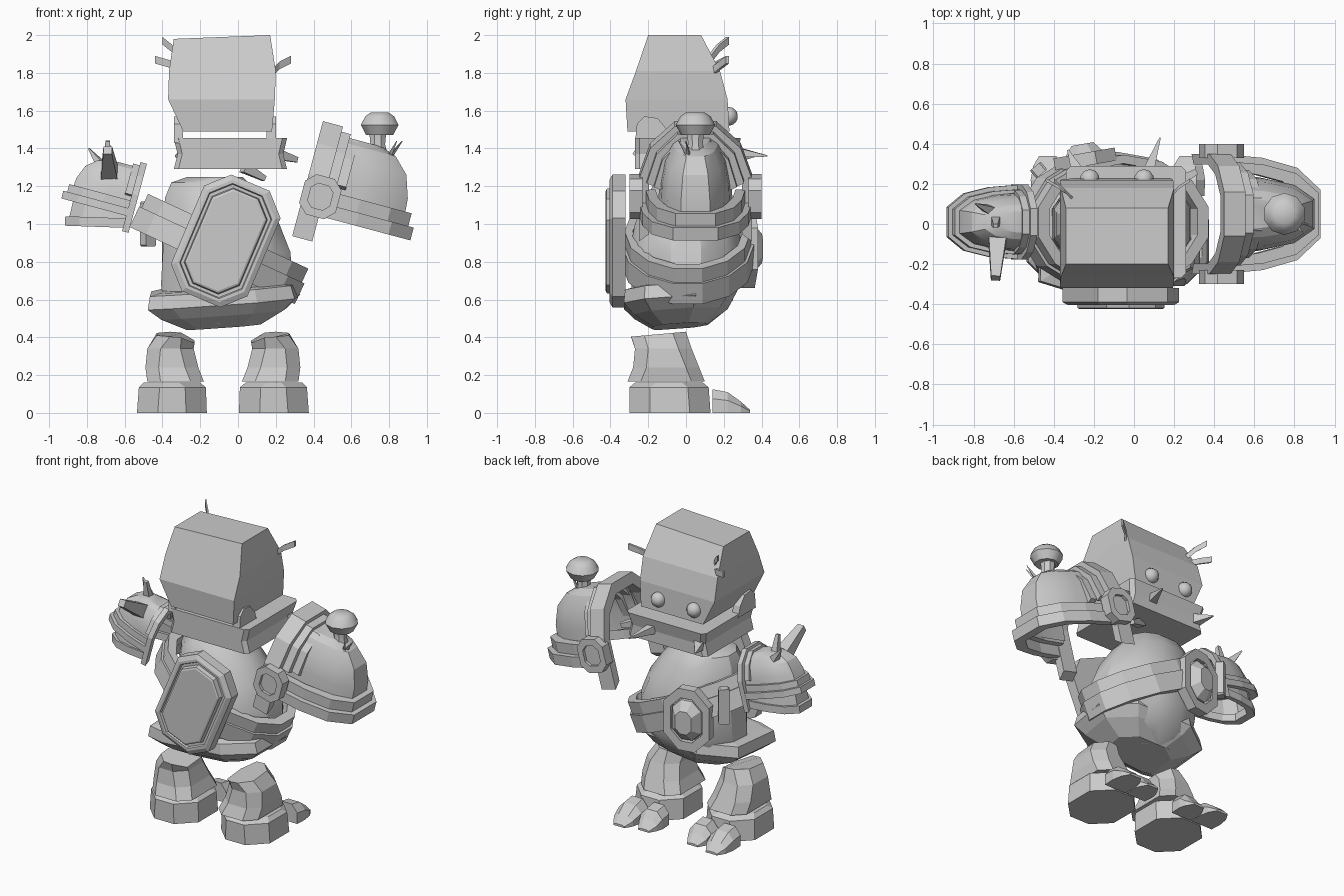
import bpy, bmesh, math
from mathutils import Matrix, Vector, Euler

if "Cube" in bpy.data.objects:
    bpy.data.objects.remove(bpy.data.objects["Cube"])

grey = bpy.data.materials.new("stone_grey")
grey.diffuse_color = (0.6, 0.6, 0.6, 1)
grey.use_nodes = True
grey.node_tree.nodes["Principled BSDF"].inputs["Base Color"].default_value = grey.diffuse_color


def frame(loc=(0, 0, 0), rot=(0, 0, 0), scale=(1, 1, 1)):
    return Matrix.LocRotScale(Vector(loc), Euler([math.radians(a) for a in rot]), Vector(scale))


def finish(name, bm, mat, smooth=0):
    if mat:
        bm.transform(mat)
    bmesh.ops.remove_doubles(bm, verts=bm.verts, dist=1e-5)
    bmesh.ops.recalc_face_normals(bm, faces=bm.faces)
    me = bpy.data.meshes.new(name)
    bm.to_mesh(me)
    bm.free()
    me.materials.append(grey)
    ob = bpy.data.objects.new(name, me)
    bpy.context.collection.objects.link(ob)
    if smooth:
        bpy.ops.object.select_all(action='DESELECT')
        ob.select_set(True)
        bpy.context.view_layer.objects.active = ob
        bpy.ops.object.shade_smooth_by_angle(angle=math.radians(smooth))
    return ob


def loft(name, rings, mat=None, closed=True, caps=(True, True), smooth=0):
    """Skin a list of point rings."""
    bm = bmesh.new()
    vs = [[bm.verts.new(p) for p in r] for r in rings]
    n = len(vs[0])
    for a, b in zip(vs, vs[1:]):
        for i in range(n if closed else n - 1):
            j = (i + 1) % n
            bm.faces.new((a[i], a[j], b[j], b[i]))
    for on, r in zip(caps, (vs[0], vs[-1])):
        if on:
            bm.faces.new(r)
    return finish(name, bm, mat, smooth)


def band(name, outer, k, h0, h1, mat=None, closed=True, axis='Z'):
    """Flat strip that follows a 2D path; k scales the path to its inner edge."""
    inner = [(a * k, b * k) for a, b in outer]
    put = (lambda p, h: (p[0], p[1], h)) if axis == 'Z' else (lambda p, h: (h, p[0], p[1]))
    sect = [[put(o, h0), put(o, h1), put(i, h1), put(i, h0)] for o, i in zip(outer, inner)]
    if closed:
        sect.append(sect[0])
    return loft(name, sect, mat, caps=(not closed, not closed))


def oval(rx, ry, n, x=0, y=0):
    return [(x + rx * math.cos(math.tau * (i + .5) / n), y + ry * math.sin(math.tau * (i + .5) / n)) for i in range(n)]


def chamfer(x0, x1, y0, y1, c):
    return [(x0 + c, y0), (x1 - c, y0), (x1, y0 + c), (x1, y1 - c),
            (x1 - c, y1), (x0 + c, y1), (x0, y1 - c), (x0, y0 + c)]


def at(pts, z):
    return [(x, y, z) for x, y in pts]


def spike(name, base, tip, r, n=4, blunt=.12):
    d = Vector(tip) - Vector(base)
    m = Matrix.Translation(base) @ d.to_track_quat('Z', 'Y').to_matrix().to_4x4()
    loft(name, [at(oval(r, r, n), 0), at(oval(r * blunt, r * blunt, n), d.length)], m)


CX = -0.08  # centre line of the creature


# Head block
def rect(x0, x1, y0, y1, z, dz=0):
    return [(x0, y0, z - dz), (x1, y0, z), (x1, y1, z), (x0, y1, z - dz)]


loft("head", [rect(-.29, .18, -.31, .23, 1.49), rect(-.37, .195, -.32, .22, 1.66),
              rect(-.365, .2, -.265, .18, 1.81), rect(-.34, .17, -.2, .08, 2.0, .02)])
for x in (-.22, .05):
    bm = bmesh.new()
    bmesh.ops.create_uvsphere(bm, u_segments=10, v_segments=7, radius=.05)
    finish("eye", bm, frame((x, .225, 1.57)), 60)

# Jaw with cheek lobes
loft("jaw", [at(chamfer(CX + .04 - w, CX + .04 + w, -.27, d, .025), z)
             for z, w, d in ((1.29, .3, .27), (1.37, .28, .27), (1.455, .3, .29))])
lobe = [(-.27, 1.43), (-.08, 1.43), (-.1, 1.5), (-.15, 1.56), (-.22, 1.57), (-.26, 1.53)]
for x in (-.34, .15):
    loft("cheek", [[(x + dx, y, z) for y, z in lobe] for dx in (0, .05)])
spike("jaw_spike", (.07, .26, 1.38), (.13, .43, 1.36), .04)
spike("jaw_spike", (-.28, .26, 1.36), (-.33, .37, 1.36), .045)
spike("jaw_spike", (.2, .2, 1.37), (.31, .26, 1.34), .04, blunt=.5)
spike("neck_spike", (.03, .1, 1.3), (.14, .15, 1.24), .04, blunt=.5)

# Tufts on the head
for pts in ([(-.28, .1, 1.84), (-.35, .17, 1.93), (-.4, .22, 1.97)],
            [(-.3, .13, 1.82), (-.37, .18, 1.85), (-.44, .22, 1.87)],
            [(.17, .12, 1.79), (.22, .18, 1.84), (.28, .22, 1.87)]):
    loft("hair_tuft", [[(p[0], p[1] - .008, p[2] - .02), (p[0], p[1] + .008, p[2] - .02),
                        (p[0], p[1] + .008, p[2] + .02), (p[0], p[1] - .008, p[2] + .02)] for p in pts])

# Round body
loft("body", [at(oval(rx, ry, 12, x, y), z) for z, rx, ry, x, y in (
    (.47, .16, .17, -.14, -.05), (.55, .3, .26, -.1, -.03), (.68, .36, .3, -.06, 0), (.85, .35, .31, -.06, 0),
    (1.0, .32, .28, -.09, 0), (1.14, .265, .22, -.13, 0), (1.22, .21, .17, -.15, 0), (1.25, .15, .13, -.12, 0))], smooth=30)
# Lower shell rim, squarer at the back
shell = [(-.4, -.25), (-.27, -.29), (.18, -.29), (.38, -.18), (.41, .09), (.23, .26), (-.17, .29), (-.39, .14)]
loft("lower_shell", [at([(a * k, b * k) for a, b in shell], z) for k, z in (
    (.5, -.13), (.83, -.06), (1, .0), (.96, .07), (.83, .08))], frame((CX, -.04, .59), (4, -4, 0)))
# Diagonal sash in two layers
tilt = frame((CX - .01, .01, .88), (0, 25, 0))
band("sash_lower", oval(.495, .35, 14), .86, -.11, .01, tilt)
band("sash_upper", oval(.48, .335, 14), .87, .01, .09, tilt)
# Loop hanging on the sash
loft("sash_loop", [at(chamfer(-.035, .035, -.12, .12, .01), h) for h in (0, .05)], frame((-.46, .25, 1.0), (-90, 0, 40)))

# Long eight-sided plate on the back
back = frame((-.065, -.32, .91), (90, 23, 0))


def plate(g):
    return chamfer(-.22 + g, .22 - g, -.335 + g, .335 - g, .11 - g * .4)


loft("back_plate", [at(plate(g), h) for g, h in ((0, 0), (0, .07), (.025, .085), (.04, .085), (.045, .07),
                                                 (.06, .07), (.065, .1), (.075, .105))], back)

# Faceted belt buckle with a gem
front = frame((-.24, .3, .87), (-90, 0, 10))
band("buckle_ring", chamfer(-.155, .155, -.21, .21, .1), .7, -.01, .055, front)
loft("buckle_gem", [at(chamfer(-.1 * k, .1 * k, -.14 * k, .14 * k, .06 * k), h)
                    for k, h in ((1, 0), (.95, .05), (.55, .1))], front)

# Pauldrons: upright arches, rim and quarter dome
arch = [(-.3, -.22), (-.3, .12), (-.24, .29), (-.11, .41), (.11, .41), (.24, .29), (.3, .12), (.3, -.22)]
rim = [(-.02, -.3), (.2, -.28), (.38, -.23), (.5, -.12), (.5, .12), (.38, .23), (.2, .28), (-.02, .3)]


def pauldron(side, m, x0, slim):
    band(side + "_arch", arch, .82, x0, .0, m, False, 'X')
    band(side + "_middle_arch", [(a * .86, b * .93) for a, b in arch[1:-1]], .84, .0, .05, m, False, 'X')
    band(side + "_inner_arch", [(a * .73, b * .87) for a, b in arch[1:-1]], .84, .05, .1, m, False, 'X')
    band(side + "_rim", rim, .84, -.08, -.01, m, False)
    band(side + "_rim_top", [(a * .94, b * .88) for a, b in rim], .8, -.01, .06, m, False)
    loft(side + "_dome", [at([(a * k, b * q * slim) for a, b in rim], z) for k, q, z in (
        (.88, .78, .0), (.86, .75, .13), (.78, .66, .25), (.62, .48, .33), (.45, .3, .36))],
         m, False, (False, True), 25)


right = frame((.45, .05, 1.12), (0, 15, 0))
left = frame((-.58, .01, 1.09), (0, 15, 0), (-.71, .62, .6))
pauldron("right_pauldron", right, -.11, .84)
pauldron("left_pauldron", left, -.05, 1)
# Side buckles of the large pauldron
for s in (-1, 1):
    m = right @ frame((-.02, s * .28, .02), (-90 * s, 0, 0))
    band("side_buckle", chamfer(-.1, .1, -.11, .11, .05), .6, 0, .07, m)
    loft("side_buckle_core", [at(chamfer(-.06, .06, -.07, .07, .03), h) for h in (0, .05)], m)
# Lower cuff of the small pauldron
cuff = frame((-.6, .01, 1.02), (0, 2, 0), (-.63, .56, 1))
band("left_cuff", rim, .82, -.04, .01, cuff, False)
loft("left_cuff_wall", [at([(a * k, b * k) for a, b in rim], z) for k, z in ((.93, .01), (.84, .15))],
     cuff, False, (False, False))
spike("left_horn", (-.68, -.06, 1.26), (-.69, -.27, 1.39), .065, blunt=.5)
spike("left_spike", (-.69, .03, 1.26), (-.69, -.01, 1.44), .04, blunt=.4)
spike("left_spike", (-.7, .06, 1.28), (-.79, .1, 1.4), .04)

# Mushroom growing on the large pauldron
loft("mushroom_stem", [at(oval(r, r, 8, .74, .05), z) for z, r in ((1.36, .06), (1.42, .042), (1.5, .05))], smooth=40)
loft("mushroom_cap", [at(oval(r, r, 10, .75, .05), z)
                      for z, r in ((1.475, .05), (1.47, .075), (1.525, .105), (1.57, .08), (1.59, .05))], smooth=40)
for x, y in ((.87, .0), (.84, -.04)):
    spike("sprout", (.79, .02, 1.34), (x, y, 1.44), .018, 3)


# Legs, feet and toes, mirrored about the centre line
for s, side in ((-1, "left"), (1, "right")):
    m = frame((CX, 0, 0), (0, 0, 0), (s, 1, 1))
    rings = [at(chamfer(x0, x1, y0, y1, .07), z) for x0, x1, y0, y1, z in (
        (.1, .4, -.31, .1, .165), (.13, .41, -.28, .07, .24), (.155, .4, -.27, .03, .34), (.15, .35, -.29, .0, .41))]
    rings[-1] = [(x, y, z + .09 * (y + .22) + .5 * min(x - .23, 0)) for x, y, z in rings[-1]]
    loft(side + "_leg", rings, m)
    loft(side + "_foot", [at(chamfer(x0, x1, y0, y1, .11), z) for x0, x1, y0, y1, z in (
        (.085, .455, -.3, .13, 0), (.09, .445, -.3, .12, .135), (.12, .42, -.27, .09, .16))], m)
    for x, w, l in ((.185, .08, .31), (.35, .085, .34)):
        loft(side + "_toe", [[(x - w * k, y, 0), (x + w * k, y, 0), (x + w * k, y, h * .6),
                              (x + w * k * .5, y, h), (x - w * k * .5, y, h), (x - w * k, y, h * .6)]
                             for y, k, h in ((.14, .95, .125), (.22, 1, .11), (l - .05, .85, .06), (l, .5, .015))], m)
